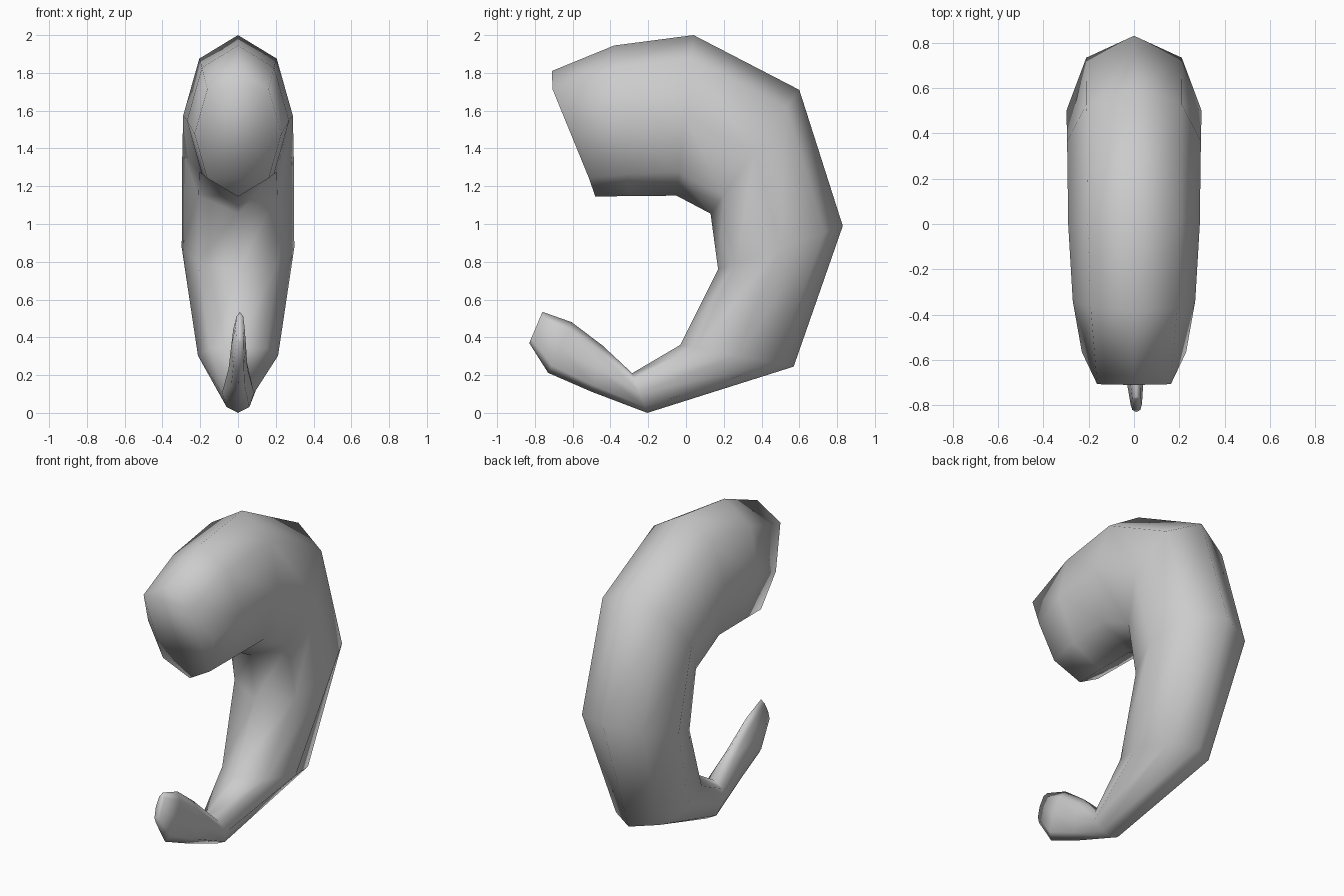
import bpy, bmesh
from math import sin, cos, pi
from mathutils import Vector

if "Cube" in bpy.data.objects:
    bpy.data.objects.remove(bpy.data.objects["Cube"])

SIDES = 8

# Rings: outer (y, z), inner (y, z), half width, centre x
RINGS = [
    ((-0.71, 1.81), (-0.48, 1.145), 0.23, 0.0),
    ((-0.38, 1.945), (-0.30, 1.148), 0.27, 0.0),
    ((0.04, 2.00), (-0.05, 1.15), 0.29, 0.0),
    ((0.60, 1.71), (0.13, 1.055), 0.295, 0.0),
    ((0.83, 0.99), (0.17, 0.76), 0.298, 0.0),
    ((0.57, 0.245), (-0.03, 0.36), 0.212, 0.0),
    ((-0.205, 0.0), (-0.285, 0.21), 0.085, 0.0),
    ((-0.50, 0.112), (-0.44, 0.355), 0.05, 0.0),
    ((-0.73, 0.212), (-0.605, 0.48), 0.04, 0.003),
    ((-0.83, 0.37), (-0.76, 0.535), 0.025, 0.01),
]


def add_ring(bm, outer, inner, half_width, cx):
    """Octagonal section standing between an outer and an inner point."""
    o, i = Vector((cx, *outer)), Vector((cx, *inner))
    mid, axis = (o + i) / 2, (o - i) / 2
    side = Vector((half_width, 0, 0))
    return [bm.verts.new(mid + axis * cos(a) + side * sin(a))
            for a in (2 * pi * k / SIDES for k in range(SIDES))]


# Curved, tapering body lofted through the rings
bm = bmesh.new()
rings = [add_ring(bm, *r) for r in RINGS]
for a, b in zip(rings, rings[1:]):
    for k in range(SIDES):
        n = (k + 1) % SIDES
        bm.faces.new((a[k], a[n], b[n], b[k]))

# The front opening's rim is slightly bowed
for k, dy in ((1, -0.03), (7, -0.03), (2, 0.03), (6, 0.03)):
    rings[0][k].co.y += dy

# End caps
bm.faces.new(rings[0])
bm.faces.new(rings[-1])
bmesh.ops.recalc_face_normals(bm, faces=bm.faces)
for f in bm.faces:
    f.smooth = True

mesh = bpy.data.meshes.new("curled_horn")
bm.to_mesh(mesh)
bm.free()
bpy.context.collection.objects.link(bpy.data.objects.new("curled_horn", mesh))
